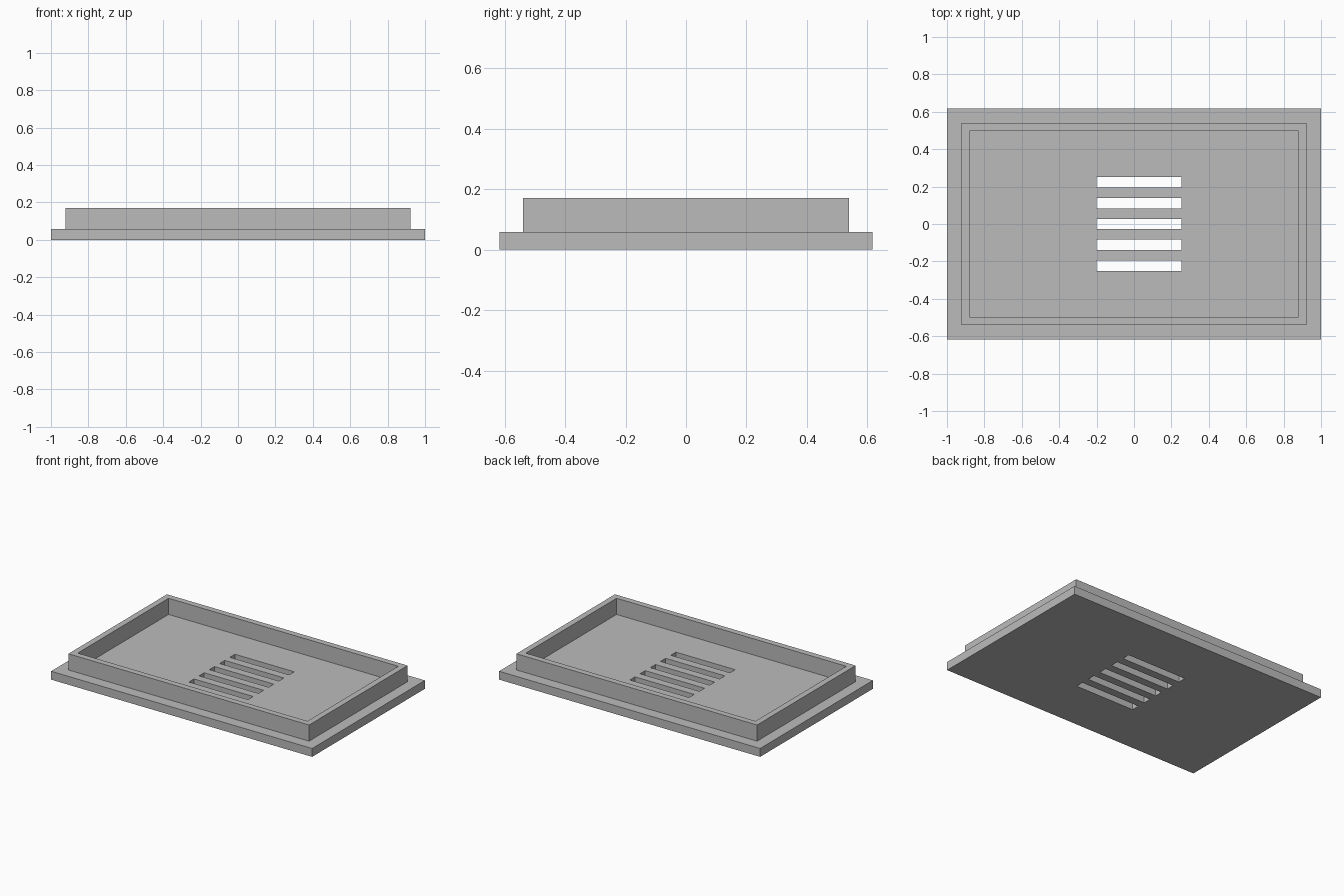
import bpy
import bmesh

if "Cube" in bpy.data.objects:
    bpy.data.objects.remove(bpy.data.objects["Cube"])

grey = bpy.data.materials.new("plain_grey")
grey.use_nodes = True
grey.diffuse_color = (0.5, 0.5, 0.5, 1)
grey.node_tree.nodes["Principled BSDF"].inputs["Base Color"].default_value = (0.5, 0.5, 0.5, 1)


def pierced_slab(name, xs, ys, z0, z1, is_hole):
    """Slab laid out on the given grid lines, leaving out the hole cells."""
    bm = bmesh.new()
    verts = [[bm.verts.new((x, y, z0)) for y in ys] for x in xs]
    for i in range(len(xs) - 1):
        for j in range(len(ys) - 1):
            if not is_hole(i, j):
                bm.faces.new((verts[i][j], verts[i + 1][j],
                              verts[i + 1][j + 1], verts[i][j + 1]))
    # Raise the sheet into a closed solid
    raised = bmesh.ops.extrude_face_region(bm, geom=bm.faces[:], use_keep_orig=True)
    top = [g for g in raised["geom"] if isinstance(g, bmesh.types.BMVert)]
    bmesh.ops.translate(bm, verts=top, vec=(0, 0, z1 - z0))
    bmesh.ops.recalc_face_normals(bm, faces=bm.faces[:])
    mesh = bpy.data.meshes.new(name)
    bm.to_mesh(mesh)
    bm.free()
    mesh.materials.append(grey)
    obj = bpy.data.objects.new(name, mesh)
    bpy.context.collection.objects.link(obj)
    return obj


PLATE_TOP = 0.058
SLOT_COUNT, SLOT_PITCH, SLOT_WIDTH = 5, 0.112, 0.056

# Base plate with a row of vent slots
slot_edges = []
for k in range(SLOT_COUNT):
    centre = (k - (SLOT_COUNT - 1) / 2) * SLOT_PITCH
    slot_edges += [centre - SLOT_WIDTH / 2, centre + SLOT_WIDTH / 2]
pierced_slab("base_plate", [-1, -0.2, 0.254, 1], [-0.617] + slot_edges + [0.617],
             0, PLATE_TOP, lambda i, j: i == 1 and j % 2 == 1)

# Raised rim standing on the plate
pierced_slab("raised_rim", [-0.922, -0.88, 0.88, 0.922], [-0.539, -0.497, 0.497, 0.539],
             PLATE_TOP, 0.17, lambda i, j: i == 1 and j == 1)
